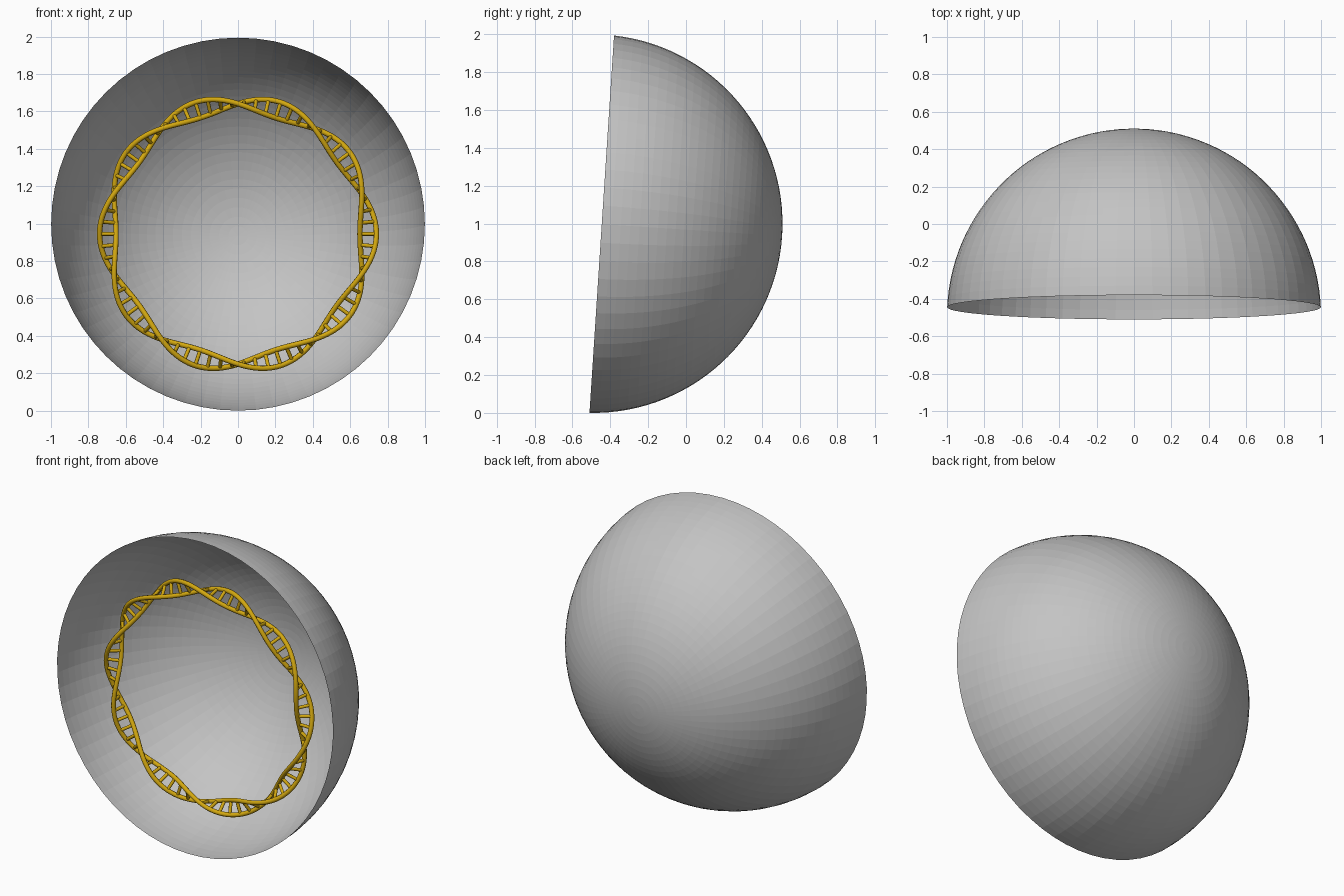
import bpy, bmesh, math
from mathutils import Vector, Matrix

if "Cube" in bpy.data.objects:
    bpy.data.objects.remove(bpy.data.objects["Cube"])


def material(name, rgb):
    m = bpy.data.materials.new(name)
    m.diffuse_color = (*rgb, 1)
    m.use_nodes = True
    m.node_tree.nodes["Principled BSDF"].inputs["Base Color"].default_value = m.diffuse_color
    return m


grey = material("grey", (0.55, 0.55, 0.55))
gold = material("gold", (0.65, 0.39, 0.005))


def add_object(name, data, mat):
    ob = bpy.data.objects.new(name, data)
    bpy.context.collection.objects.link(ob)
    data.materials.append(mat)
    return ob


# Dome: open, thin, faceted spherical cap, pole at the back, slightly tipped
SEGS, RINGS, CAP = 64, 30, math.acos(0.045)
bm = bmesh.new()
profile = [bm.verts.new((math.sin(CAP * i / RINGS), 0, math.cos(CAP * i / RINGS)))
           for i in range(RINGS + 1)]
edges = [bm.edges.new(p) for p in zip(profile, profile[1:])]
bmesh.ops.spin(bm, geom=profile + edges, cent=(0, 0, 0), axis=(0, 0, 1),
               angle=math.tau, steps=SEGS, use_merge=False)
bmesh.ops.remove_doubles(bm, verts=bm.verts, dist=0.0005)
bmesh.ops.recalc_face_normals(bm, faces=bm.faces)
if sum(f.normal.dot(f.calc_center_median()) for f in bm.faces) < 0:
    bmesh.ops.reverse_faces(bm, faces=bm.faces)
tilt = math.atan2(0.13, 1.995)
bm.transform(Matrix.Translation((0, -0.49, 1.0)) @ Matrix.Rotation(-math.pi / 2 - tilt, 4, 'X'))
mesh = bpy.data.meshes.new("dome")
bm.to_mesh(mesh)
bm.free()
add_object("dome", mesh, grey)

# Double helix bent into a ring: five full turns
CENTRE, RADIUS, AMP, TURNS = Vector((0, -0.30, 0.945)), 0.696, 0.044, 5


def helix_point(phi, phase):
    psi = TURNS * phi + phase
    r = RADIUS + AMP * math.cos(psi)
    return CENTRE + Vector((r * math.cos(phi), AMP * math.sin(psi), r * math.sin(phi)))


def tubes(name, paths, radius, closed, sides):
    """Round tubes along paths, turned into a smooth mesh."""
    cu = bpy.data.curves.new(name, 'CURVE')
    cu.dimensions = '3D'
    cu.bevel_depth = radius
    cu.bevel_resolution = sides
    for path in paths:
        sp = cu.splines.new('POLY')
        sp.points.add(len(path) - 1)
        sp.use_cyclic_u = closed
        sp.use_smooth = True
        for pt, co in zip(sp.points, path):
            pt.co = (*co, 1)
    return add_object(name, cu, gold)


# Two intertwined strands
N = 240
for k, name in enumerate(("first_strand", "second_strand")):
    path = [helix_point(math.tau * i / N, math.pi * k) for i in range(N)]
    tubes(name, [path], 0.0145, True, 2)

# Rungs joining the strands, seven per half turn
RUNGS = 70
rungs = []
for i in range(RUNGS):
    phi = math.tau * i / RUNGS
    rungs.append([helix_point(phi, 0), helix_point(phi, math.pi)])
tubes("rungs", rungs, 0.0105, False, 2)
